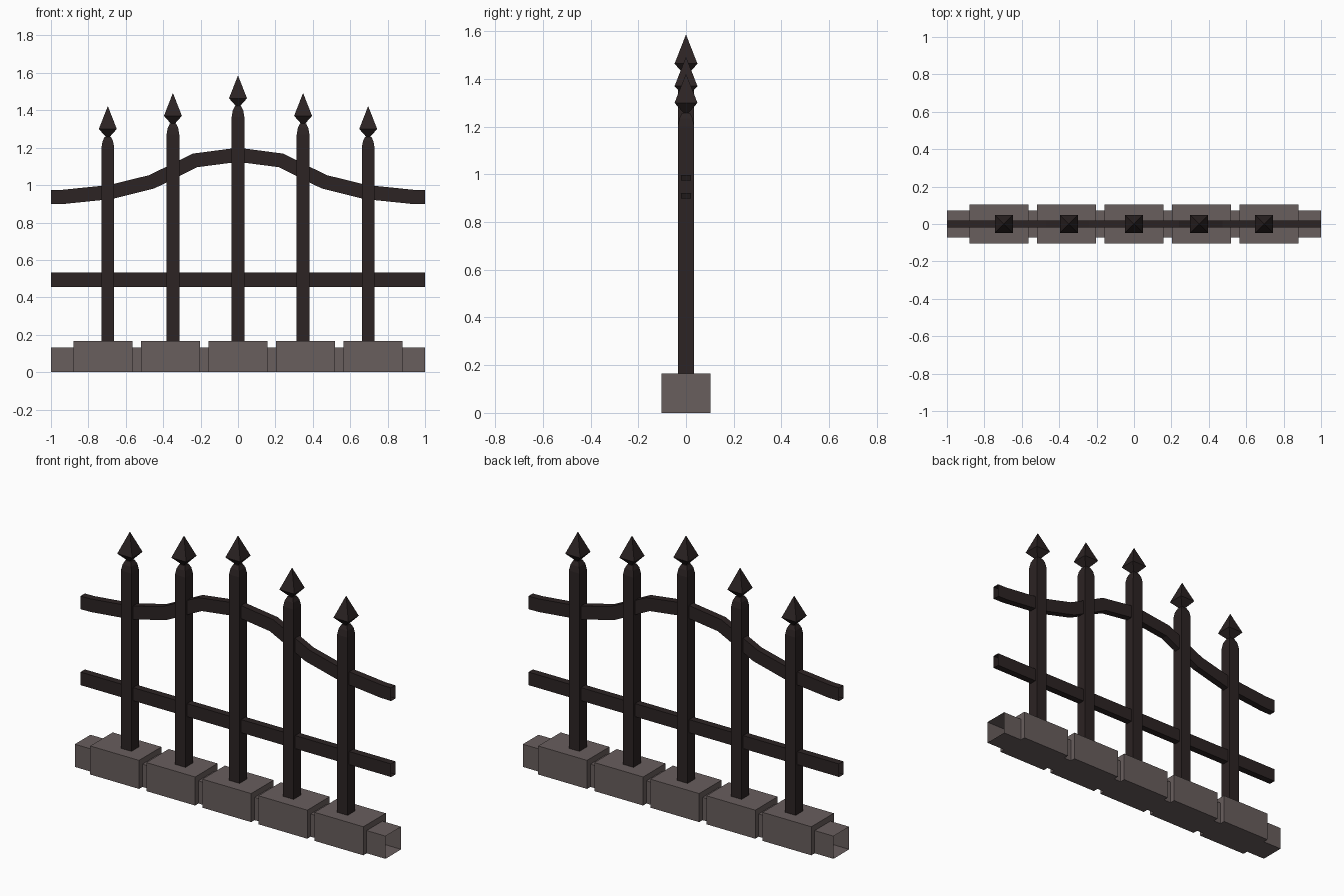
import bpy, bmesh
from mathutils import Vector

cube = bpy.data.objects.get("Cube")
if cube:
    bpy.data.objects.remove(cube, do_unlink=True)


def material(name, rgb):
    m = bpy.data.materials.new(name)
    m.use_nodes = True
    m.diffuse_color = (*rgb, 1)
    m.node_tree.nodes["Principled BSDF"].inputs["Base Color"].default_value = (*rgb, 1)
    return m


iron = material("dark iron", (0.025, 0.017, 0.017))
stone = material("grey stone", (0.14, 0.112, 0.11))


def loft(name, rings, mat, caps=True):
    """Skin a series of four-cornered rings."""
    bm = bmesh.new()
    loops = [[bm.verts.new(p) for p in ring] for ring in rings]
    for a, b in zip(loops, loops[1:]):
        for i in range(4):
            j = (i + 1) % 4
            bm.faces.new((a[i], a[j], b[j], b[i]))
    if caps:
        bm.faces.new(loops[0][::-1])
        bm.faces.new(loops[-1])
    bmesh.ops.remove_doubles(bm, verts=bm.verts, dist=1e-5)
    bmesh.ops.recalc_face_normals(bm, faces=bm.faces)
    mesh = bpy.data.meshes.new(name)
    bm.to_mesh(mesh)
    bm.free()
    mesh.materials.append(mat)
    obj = bpy.data.objects.new(name, mesh)
    bpy.context.collection.objects.link(obj)
    return obj


SQUARE = ((-1, -1), (1, -1), (1, 1), (-1, 1))


def upright(name, x, profile, mat):
    """Stack squares of (half x, half y, z) above a point."""
    return loft(name, [[(x + sx * hx, sy * hy, z) for sx, sy in SQUARE]
                       for hx, hy, z in profile], mat)


def rail(name, path, half_y, half_h, mat):
    """Sweep a rectangle along an (x, z) path, leaving the ends open."""
    pts = [Vector(p) for p in path]
    rings = []
    for i, p in enumerate(pts):
        d = (pts[min(i + 1, len(pts) - 1)] - pts[max(i - 1, 0)]).normalized()
        if i in (0, len(pts) - 1):
            d = Vector((1, 0))
        n = Vector((-d.y, d.x)) * half_h
        rings.append([(p.x + n.x * sz, sy * half_y, p.y + n.y * sz) for sy, sz in SQUARE])
    return loft(name, rings, mat, caps=False)


# Stone footing: a continuous kerb with five larger blocks
rail("footing_kerb", [(-1, 0.066), (1, 0.066)], 0.072, 0.066, stone)
for i in range(-2, 3):
    upright(f"footing_block_{i + 3}", i * 0.361,
            [(0.157, 0.103, 0), (0.157, 0.103, 0.166)], stone)

# Posts with tapered shoulders and spear heads
for i in range(-2, 3):
    x = i * 0.348
    tip = (1.584, 1.49, 1.42)[abs(i)]
    upright(f"post_{i + 3}", x,
            [(0.034, 0.034, 0.16), (0.034, 0.034, tip - 0.22),
             (0.028, 0.028, tip - 0.185), (0.017, 0.017, tip - 0.162)], iron)
    spear = [(0.008, 0.008, tip - 0.165), (0.048, 0.048, tip - 0.12), (0.001, 0.001, tip)]
    upright(f"spear_head_{i + 3}", x, spear, iron)

# Rails: a straight lower one and a mirrored, arched upper one
rail("lower_rail", [(-1, 0.494), (1, 0.494)], 0.02, 0.038, iron)
half = [(-1, 0.936), (-0.935, 0.937), (-0.68, 0.963), (-0.46, 1.018), (-0.23, 1.132)]
arch = half + [(0, 1.162)] + [(-x, z) for x, z in reversed(half)]
rail("upper_rail", arch, 0.02, 0.038, iron)
